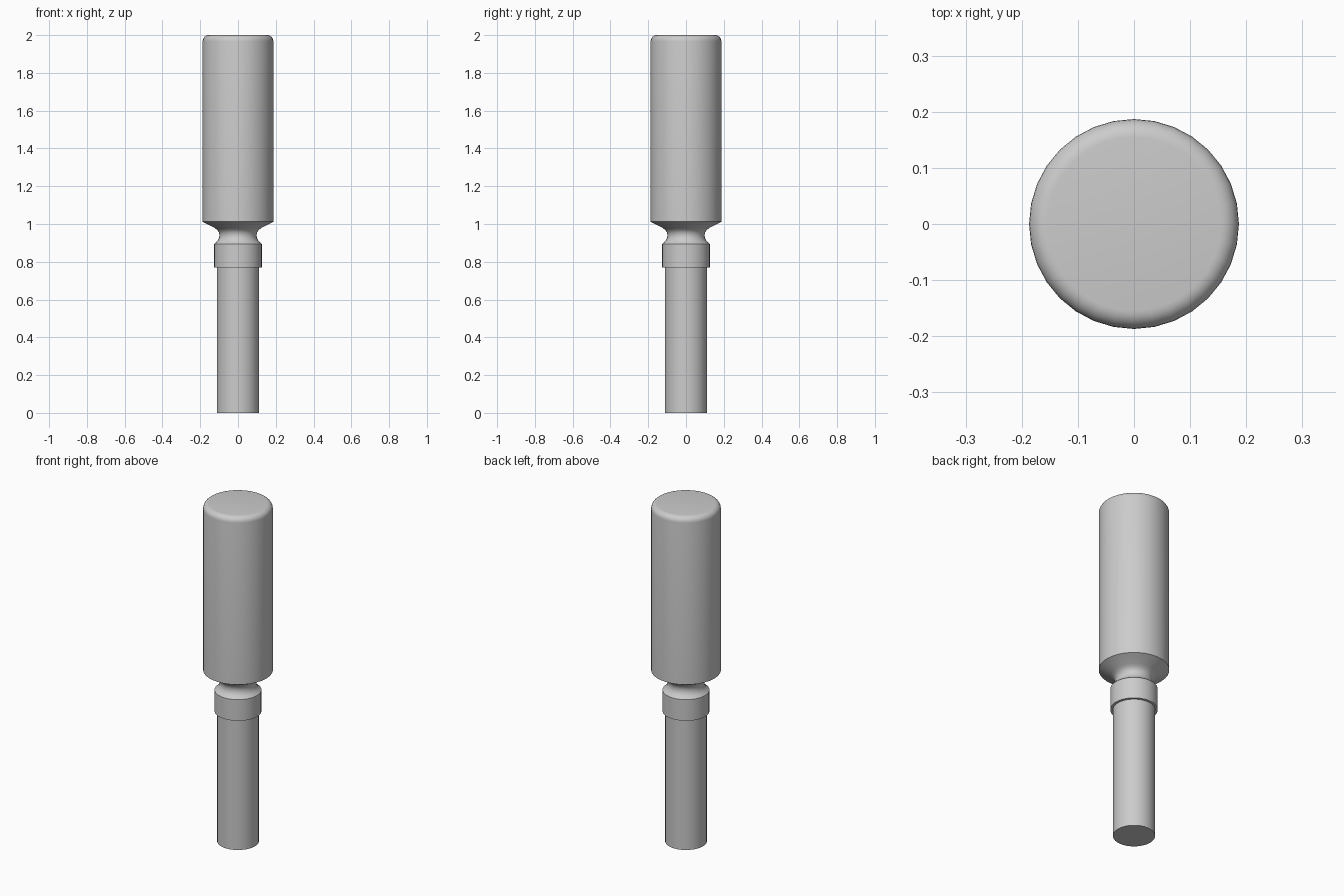
import bpy, bmesh, math

if "Cube" in bpy.data.objects:
    bpy.data.objects.remove(bpy.data.objects["Cube"])

SIDES = 32


def arc(cx, cz, r, a0, a1, n):
    """Points of a circular arc in the (radius, z) plane, angles in degrees."""
    pts = []
    for i in range(n + 1):
        a = math.radians(a0 + (a1 - a0) * i / n)
        pts.append((cx + r * math.cos(a), cz + r * math.sin(a)))
    return pts


def lathe(name, profile):
    """Spin a (radius, z) profile around z and cap both ends."""
    bm = bmesh.new()
    rings = []
    for r, z in profile:
        rings.append([bm.verts.new((r * math.cos(2 * math.pi * k / SIDES),
                                    r * math.sin(2 * math.pi * k / SIDES), z))
                      for k in range(SIDES)])
    for a, b in zip(rings, rings[1:]):
        for k in range(SIDES):
            j = (k + 1) % SIDES
            bm.faces.new((a[k], a[j], b[j], b[k]))
    bm.faces.new(rings[0][::-1])
    bm.faces.new(rings[-1])
    mesh = bpy.data.meshes.new(name)
    bm.to_mesh(mesh)
    bm.free()
    obj = bpy.data.objects.new(name, mesh)
    bpy.context.collection.objects.link(obj)
    bpy.context.view_layer.objects.active = obj
    obj.select_set(True)
    bpy.ops.object.shade_smooth_by_angle(angle=math.radians(35))
    obj.select_set(False)
    return obj


# thin shaft, then the stepped collar
shaft = [(0.112, 0.0), (0.112, 0.77)]
collar = [(0.126, 0.77), (0.126, 0.895)]
# concave neck flaring out to the underside of the barrel
neck = [(0.109, 0.909), (0.101, 0.924), (0.098, 0.94), (0.101, 0.956),
        (0.109, 0.968), (0.125, 0.98)]
# thick barrel with a rounded top rim
barrel = [(0.187, 1.012)] + arc(0.155, 1.968, 0.032, 0, 90, 6)

lathe("handled_cylinder", shaft + collar + neck + barrel)
